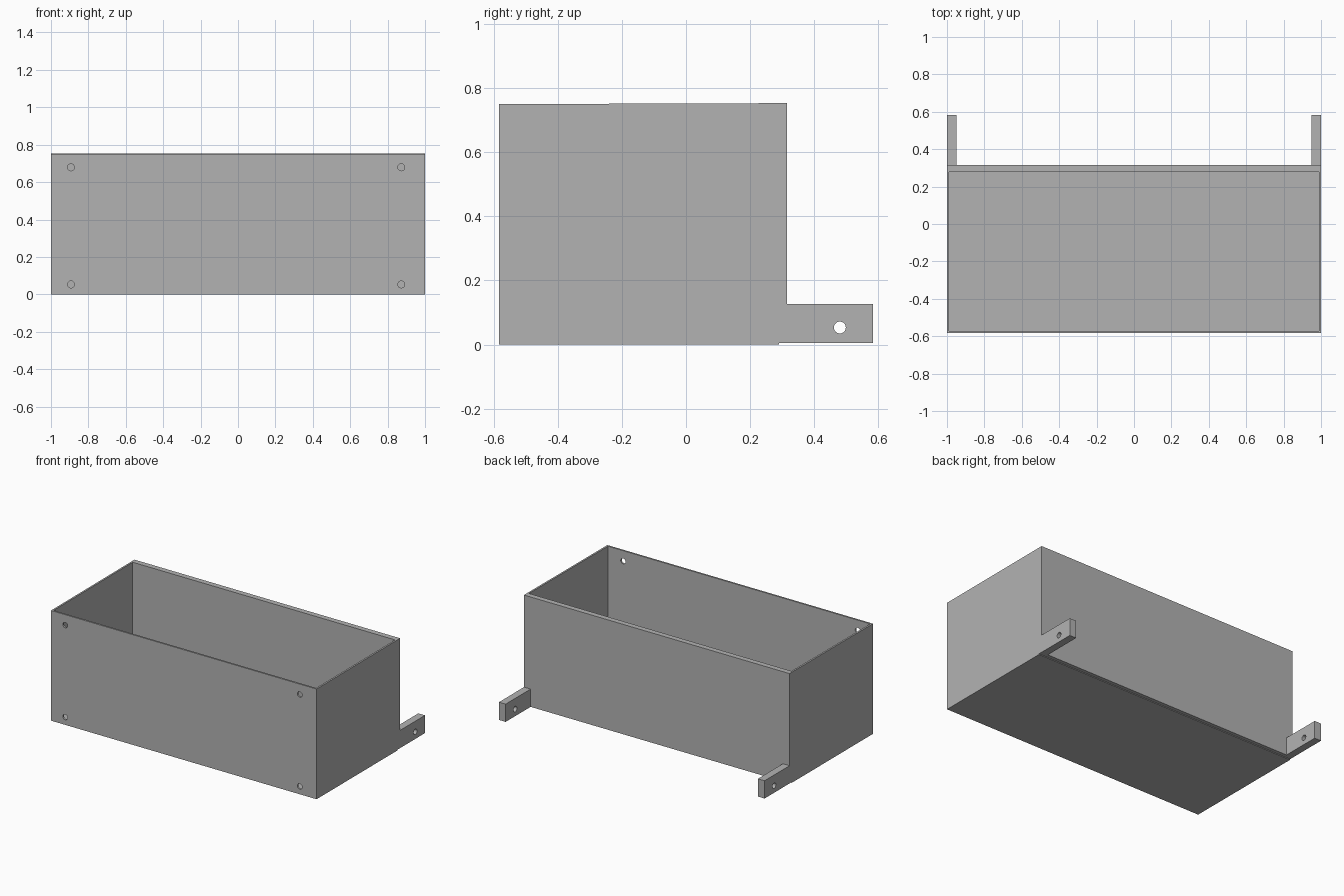
import bpy, bmesh, math
from mathutils import Matrix

if "Cube" in bpy.data.objects:
    bpy.data.objects.remove(bpy.data.objects["Cube"], do_unlink=True)

GREY = (0.45, 0.45, 0.45, 1)
grey = bpy.data.materials.new("plain grey")
grey.use_nodes = True
grey.diffuse_color = GREY
grey.node_tree.nodes["Principled BSDF"].inputs["Base Color"].default_value = GREY

FRONT, BACK, REAR = -0.583, 0.315, 0.583
SIDE, BACK_WALL, FLOOR = 0.012, 0.037, 0.012
STEP = 0.005
HOLE_R, HOLE_Z = 0.0185, 0.053


def make(name, bm, cutter=False):
    bmesh.ops.recalc_face_normals(bm, faces=bm.faces)
    mesh = bpy.data.meshes.new(name)
    bm.to_mesh(mesh)
    bm.free()
    mesh.materials.append(grey)
    ob = bpy.data.objects.new(name, mesh)
    bpy.context.collection.objects.link(ob)
    ob.hide_render = cutter
    return ob


def prism(name, profile, x0, x1, cutter=False):
    """Side profile of (y, z) points swept from x0 to x1."""
    bm = bmesh.new()
    face = bm.faces.new([bm.verts.new((x0, y, z)) for y, z in profile])
    swept = bmesh.ops.extrude_face_region(bm, geom=[face])["geom"]
    verts = [v for v in swept if isinstance(v, bmesh.types.BMVert)]
    bmesh.ops.translate(bm, vec=(x1 - x0, 0, 0), verts=verts)
    return make(name, bm, cutter)


def rod(name, centre, axis, length):
    """Round hole cutter lying along the given axis."""
    bm = bmesh.new()
    turn = Matrix.Rotation(math.pi / 2, 4, "X" if axis == "Y" else "Y")
    bmesh.ops.create_cone(bm, cap_ends=True, segments=32, radius1=HOLE_R,
                          radius2=HOLE_R, depth=length,
                          matrix=Matrix.Translation(centre) @ turn)
    return make(name, bm, True)


def cut(target, cutters):
    for c in cutters:
        mod = target.modifiers.new(c.name, "BOOLEAN")
        mod.operation, mod.object, mod.solver = "DIFFERENCE", c, "EXACT"
    bpy.context.view_layer.objects.active = target
    for mod in list(target.modifiers):
        bpy.ops.object.modifier_apply(modifier=mod.name)
    for c in cutters:
        bpy.data.objects.remove(c, do_unlink=True)


# Open box, with a shallow step under the back wall
box = prism("open_box", [(FRONT, 0), (0.29, 0), (0.29, STEP), (BACK, STEP),
                         (BACK, 0.753), (FRONT, 0.75)], -1, 1)
inner_back = BACK - BACK_WALL
inner_front = FRONT + SIDE
cavity = prism("cavity", [(inner_front, FLOOR), (inner_back, FLOOR),
                          (inner_back, 1), (inner_front, 1)],
               SIDE - 1, 1 - SIDE, True)
# Four mounting holes through the front wall
holes = [rod("front_hole", (x, FRONT, z), "Y", 0.1)
         for x in (-0.893, 0.873) for z in (HOLE_Z, 0.679)]
cut(box, [cavity] + holes)

# Drilled lugs reaching back from the lower corners
for name, side in (("left_lug", 1), ("right_lug", -1)):
    lug = prism(name, [(BACK, STEP), (REAR, STEP), (REAR, 0.126), (BACK, 0.126)],
                side * 0.95, side)
    cut(lug, [rod("lug_hole", (side, 0.48, HOLE_Z), "X", 0.2)])
